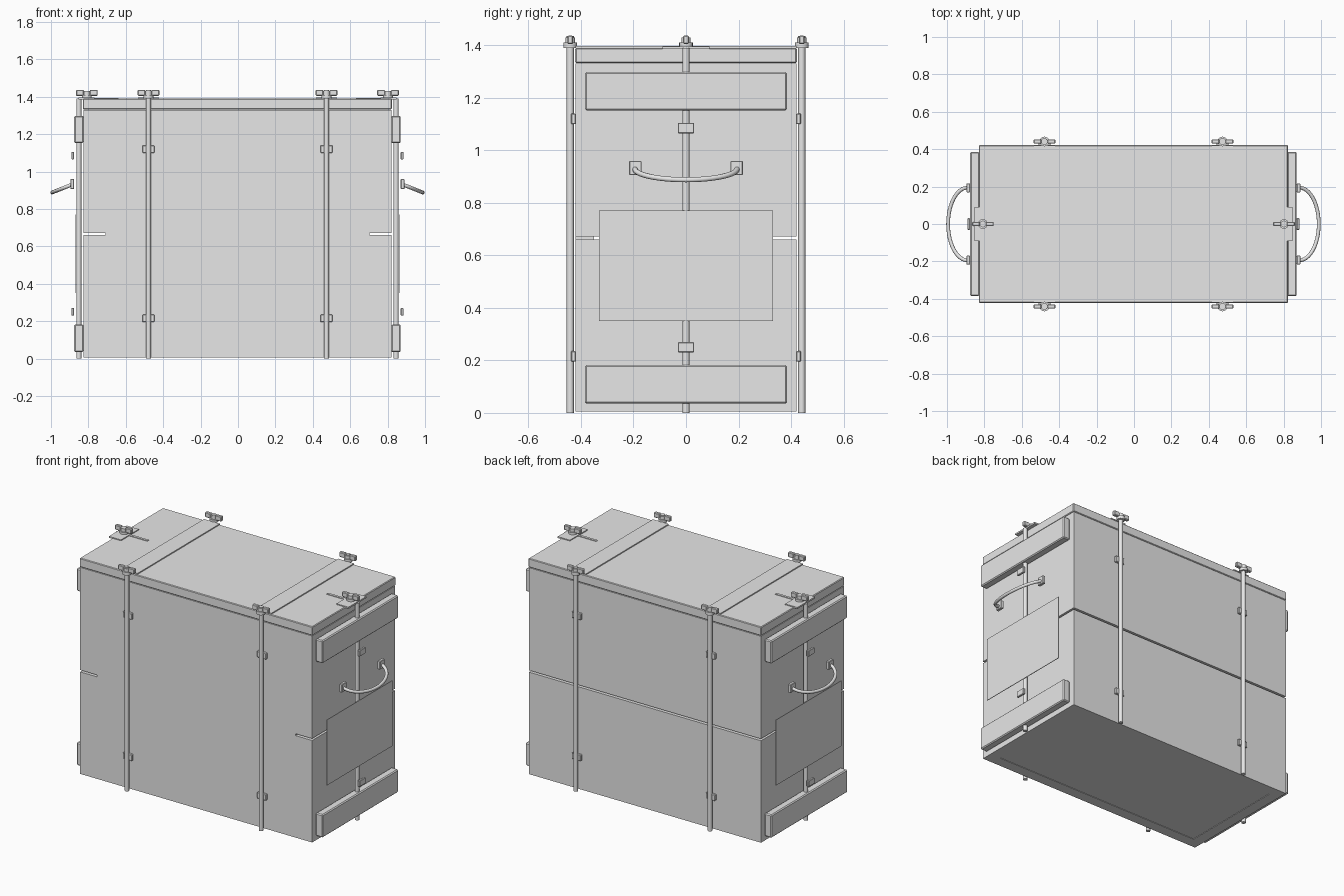
import bpy, bmesh, math
from mathutils import Vector

if "Cube" in bpy.data.objects:
    bpy.data.objects.remove(bpy.data.objects["Cube"])

GREY = (0.8, 0.8, 0.8, 1.0)
grey = bpy.data.materials.new("plain_grey")
grey.use_nodes = True
grey.diffuse_color = GREY
grey.node_tree.nodes["Principled BSDF"].inputs["Base Color"].default_value = GREY

CX = -0.003            # crate centre along x
HX, HY = 0.823, 0.42   # crate half sizes
WALL = 0.07
BASE, RIM, TOP = 0.006, 1.33, 1.39
SPLIT = (0.66, 0.672)


def finish(bm, name, bevel=0.0, smooth=False):
    bmesh.ops.recalc_face_normals(bm, faces=bm.faces)
    mesh = bpy.data.meshes.new(name)
    bm.to_mesh(mesh)
    bm.free()
    mesh.materials.append(grey)
    obj = bpy.data.objects.new(name, mesh)
    bpy.context.collection.objects.link(obj)
    if bevel:
        mod = obj.modifiers.new("edge", "BEVEL")
        mod.width, mod.segments = bevel, 1
    if smooth:
        bpy.ops.object.select_all(action="DESELECT")
        obj.select_set(True)
        bpy.context.view_layer.objects.active = obj
        bpy.ops.object.shade_smooth_by_angle(angle=math.radians(40))
    return obj


def box(name, x, y, z, bevel=0.0):
    """Box from three (low, high) ranges, given in any order."""
    bm = bmesh.new()
    bmesh.ops.create_cube(bm, size=1)
    for v in bm.verts:
        v.co = Vector(sum(r) / 2 + c * abs(r[1] - r[0]) for r, c in zip((x, y, z), v.co))
    return finish(bm, name, bevel)


def rod(name, x, y, z, radius, sides=16):
    bm = bmesh.new()
    bmesh.ops.create_cone(bm, cap_ends=True, segments=sides, radius1=radius,
                          radius2=radius, depth=z[1] - z[0])
    bmesh.ops.translate(bm, verts=bm.verts, vec=(x, y, sum(z) / 2))
    return finish(bm, name, smooth=True)


def tube(name, points, radius, sides=10):
    """Round bar swept along a list of points."""
    bm = bmesh.new()
    rings = []
    for i, p in enumerate(points):
        t = (points[min(i + 1, len(points) - 1)] - points[max(i - 1, 0)]).normalized()
        side = t.cross(Vector((0, 0, 1))).normalized()
        up = side.cross(t)
        angles = [math.tau * k / sides for k in range(sides)]
        rings.append([bm.verts.new(p + radius * (side * math.cos(a) + up * math.sin(a)))
                      for a in angles])
    for a, b in zip(rings, rings[1:]):
        for k in range(sides):
            n = (k + 1) % sides
            bm.faces.new((a[k], a[n], b[n], b[k]))
    bm.faces.new(rings[0])
    bm.faces.new(rings[-1])
    return finish(bm, name, smooth=True)


def around(c, half):
    return (c - half, c + half)


def wing_nut(name, x, y):
    rod(name + "_hub", x, y, (TOP, 1.41), 0.026)
    rod(name + "_collar", x, y, (1.41, 1.43), 0.018)
    for s, part in ((-1, "_wing_a"), (1, "_wing_b")):
        box(name + part, (x + s * 0.016, x + s * 0.058), around(y, 0.011), (1.405, 1.437), 0.004)


# Crate halves: end walls, back wall and front wall, split by an open seam
inner = around(CX, HX - WALL)
for half, z in (("lower", (BASE, SPLIT[0])), ("upper", (SPLIT[1], RIM))):
    for s, side in ((1, "left"), (-1, "right")):
        box(f"{half}_{side}_end_wall", (CX + s * (HX - WALL), CX + s * HX), (-HY, HY), z)
    box(f"{half}_back_wall", inner, (HY - WALL, HY), z)
    box(f"{half}_front_wall", inner, (-HY, WALL - HY), z)
box("front_wall_bridge", around(CX, 0.705), (-HY, WALL - HY), SPLIT)

# Floor panel and lid
box("floor_panel", inner, (WALL - HY, HY - WALL), (BASE + 0.003, 0.07))
box("lid", around(CX, HX + 0.003), (-HY - 0.002, HY + 0.002), (RIM + 0.003, TOP), 0.004)

# Straps over the lid with tie rods, clips and wing nuts front and back
for sx, side in ((1, "left"), (-1, "right")):
    x = CX + sx * 0.476
    box(f"{side}_lid_strap", around(x, 0.056), (-HY, HY), (TOP, 1.397))
    for sy, face in ((-1, "front"), (1, "back")):
        y = sy * 0.441
        rod(f"{face}_{side}_tie_rod", x, y, (0, 1.435), 0.0135)
        wing_nut(f"{face}_{side}_wing_nut", x, y)
        for z, level in ((0.215, "lower"), (1.12, "upper")):
            box(f"{face}_{side}_{level}_clip", around(x, 0.032),
                (sy * HY, sy * 0.438), around(z, 0.02), 0.003)

# Ends: battens, tie rod, label plate, clips, handle and lid clamp
for s, side in ((1, "left"), (-1, "right")):
    def out(a, b):
        return (CX + s * a, CX + s * b)

    for z, level in (((0.035, 0.182), "lower"), ((1.152, 1.298), "upper")):
        box(f"{side}_{level}_batten", out(HX, 0.873), (-0.385, 0.385), z, 0.006)
    rod(f"{side}_end_tie_rod", CX + s * 0.848, 0, (0, TOP), 0.0135)
    box(f"{side}_label_plate", out(0.863, 0.867), (-0.332, 0.332), (0.35, 0.77))
    for z, level in ((0.25, "lower"), (1.085, "upper")):
        box(f"{side}_{level}_end_clip", out(0.873, 0.888), (-0.031, 0.031), around(z, 0.02), 0.003)

    for sy, place in ((-1, "front"), (1, "back")):
        box(f"{side}_{place}_handle_bracket", out(0.873, 0.893),
            around(sy * 0.193, 0.024), around(0.933, 0.027), 0.003)
    path = []
    for i in range(25):
        a = math.pi * i / 24
        reach = math.sin(a)
        path.append(Vector((CX + s * (0.885 + 0.106 * reach), 0.195 * math.cos(a),
                            0.93 - 0.042 * reach)))
    tube(f"{side}_handle", path, 0.01)

    box(f"{side}_lid_clamp_plate", out(0.764, 0.85), (-0.09, 0.09), (TOP - 0.004, 1.396))
    box(f"{side}_lid_pin", out(0.635, 0.77), (-0.008, 0.008), (TOP - 0.003, 1.394))
    wing_nut(f"{side}_end_wing_nut", CX + s * 0.805, 0)
